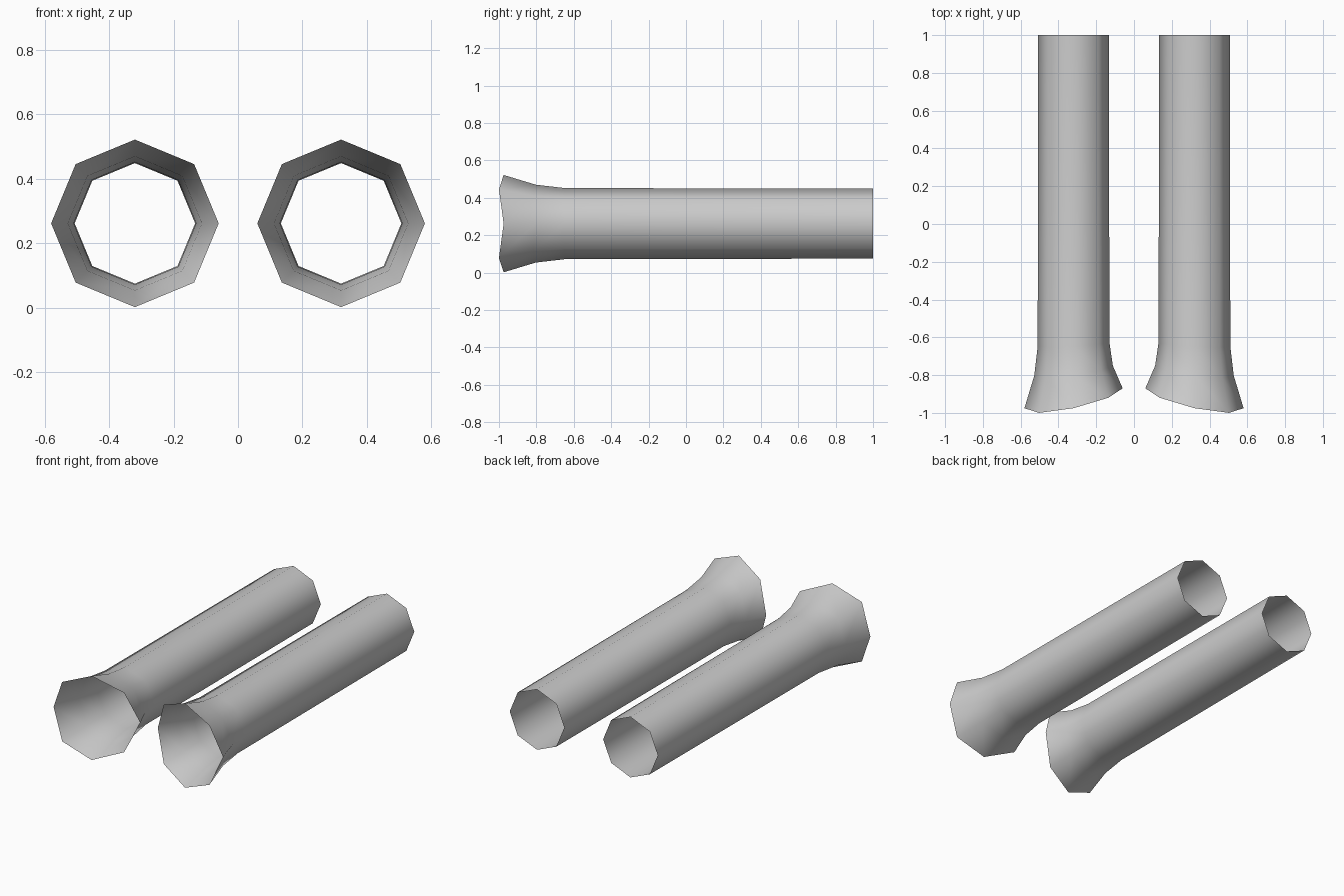
import bpy, bmesh
from math import sin, cos, pi

cube = bpy.data.objects.get("Cube")
if cube:
    bpy.data.objects.remove(cube, do_unlink=True)

# One plain grey for both tubes
grey = bpy.data.materials.new("light grey")
grey.use_nodes = True
colour = (0.6, 0.6, 0.6, 1)
grey.diffuse_color = colour
grey.node_tree.nodes["Principled BSDF"].inputs["Base Color"].default_value = colour

SIDES = 8
CENTRE_X, CENTRE_Z = 0.32, 0.262
# Forward reach of the flared lip, from the outer side round to the inner side
LIP = [-0.975, -1.0, -0.975, -0.92, -0.87]
# Rings: radius, mean y, share of the lip's slant
RINGS = [(0.26, -0.95, 1.0), (0.208, -0.79, 0.5),
         (0.19, -0.643, 0.2), (0.187, 1.0, 0.0)]


def make_tube(name, side):
    """Open eight-sided tube with a slanted flare at the front."""
    bm = bmesh.new()
    rings = []
    for radius, y, slant in RINGS:
        ring = []
        for i in range(SIDES):
            a = 2 * pi * i / SIDES
            lip = LIP[min(i, SIDES - i)] - RINGS[0][1]
            ring.append(bm.verts.new((side * (CENTRE_X + radius * cos(a)),
                                      y + slant * lip,
                                      CENTRE_Z + radius * sin(a))))
        rings.append(ring)
    for front, back in zip(rings, rings[1:]):
        for i in range(SIDES):
            j = (i + 1) % SIDES
            quad = [front[i], back[i], back[j], front[j]]
            face = bm.faces.new(quad if side > 0 else quad[::-1])
            face.smooth = True
    # Turn the walls outward if needed
    bm.normal_update()
    f = bm.faces[:][0] if len(bm.faces) else None
    c = f.calc_center_median()
    if f.normal.x * (c.x - side * CENTRE_X) + f.normal.z * (c.z - CENTRE_Z) < 0:
        bmesh.ops.reverse_faces(bm, faces=bm.faces[:])
    mesh = bpy.data.meshes.new(name)
    bm.to_mesh(mesh)
    bm.free()
    mesh.materials.append(grey)
    obj = bpy.data.objects.new(name, mesh)
    bpy.context.collection.objects.link(obj)


make_tube("left_flared_tube", 1)
make_tube("right_flared_tube", -1)
